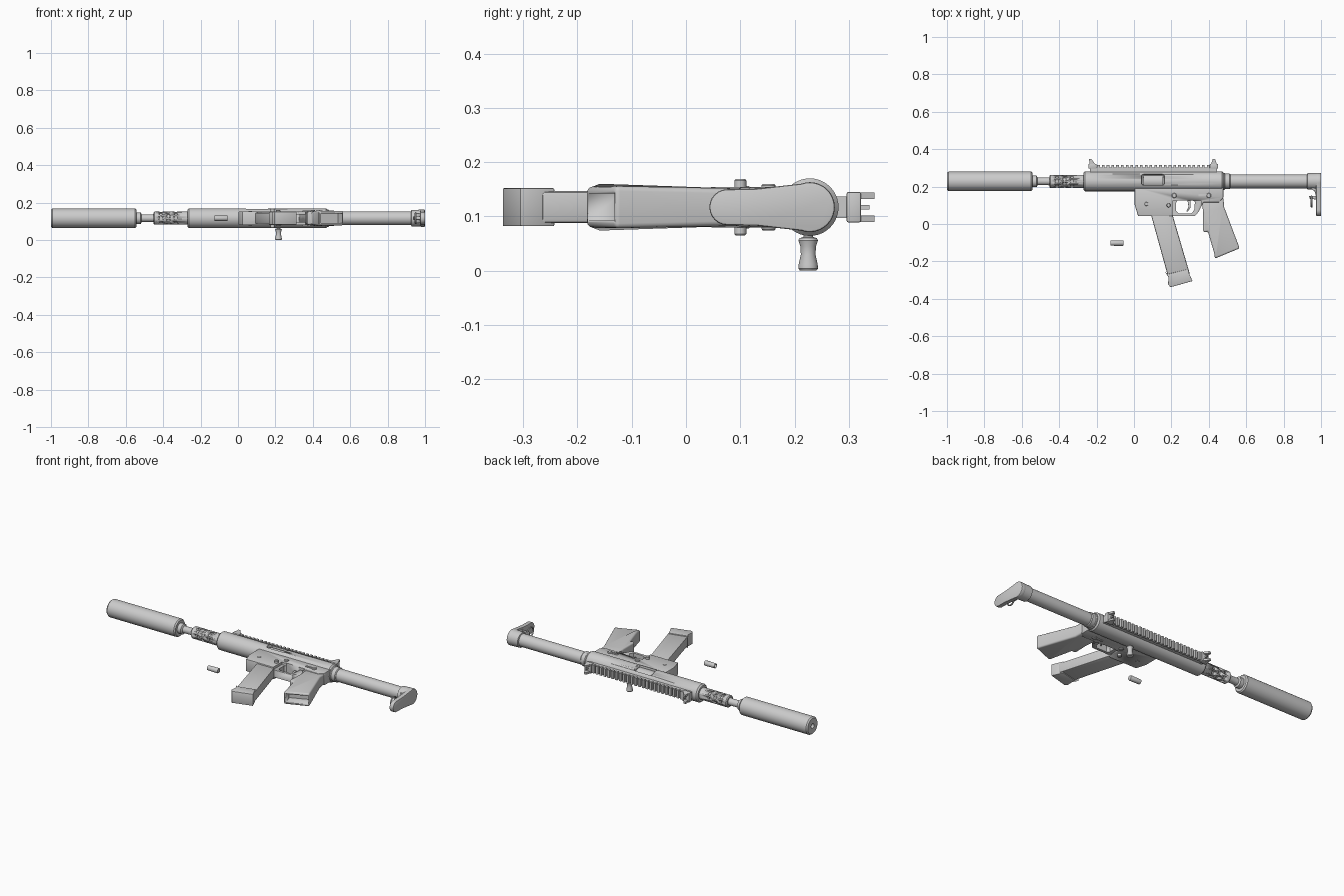
import bpy, bmesh, math
from mathutils import Matrix, Vector

if "Cube" in bpy.data.objects:
    bpy.data.objects.remove(bpy.data.objects["Cube"])

CY, CZ = 0.228, 0.117      # bore axis
grey = bpy.data.materials.new("plain_grey")
grey.use_nodes = True
COL = (0.6, 0.6, 0.6, 1)
grey.diffuse_color = COL
grey.node_tree.nodes["Principled BSDF"].inputs["Base Color"].default_value = COL


def finish(name, bm, bevel=0, segments=2):
    bmesh.ops.recalc_face_normals(bm, faces=bm.faces)
    me = bpy.data.meshes.new(name)
    bm.to_mesh(me)
    bm.free()
    ob = bpy.data.objects.new(name, me)
    bpy.context.collection.objects.link(ob)
    me.materials.append(grey)
    for o in bpy.context.selected_objects:
        o.select_set(False)
    bpy.context.view_layer.objects.active = ob
    ob.select_set(True)
    if bevel:
        m = ob.modifiers.new("Bevel", "BEVEL")
        m.width, m.segments, m.angle_limit = bevel, segments, math.radians(40)
        m.limit_method = "ANGLE"
        bpy.ops.object.modifier_apply(modifier=m.name)
    bpy.ops.object.shade_smooth_by_angle(angle=math.radians(32))
    return ob


def lathe(name, profile, origin=None, axis="X", steps=40):
    """Revolve (distance, radius) points about an axis through origin."""
    bm = bmesh.new()
    rings = []
    for d, r in profile:
        rings.append([bm.verts.new((r * math.cos(2 * math.pi * i / steps),
                                    r * math.sin(2 * math.pi * i / steps), d)) for i in range(steps)])
    for a, b in zip(rings, rings[1:]):
        for i in range(steps):
            j = (i + 1) % steps
            bm.faces.new((a[i], a[j], b[j], b[i]))
    bm.faces.new(rings[0])
    bm.faces.new(rings[-1])
    turn = Matrix.Rotation(math.pi / 2, 4, "Y") if axis == "X" else Matrix()
    bm.transform(Matrix.Translation(origin or (0, CY, CZ)) @ turn)
    return finish(name, bm)


def slab(name, pts, half, bevel=0, zc=CZ, segments=2):
    """Side profile in x, y thickened both ways in z; a third value per point overrides half."""
    bm = bmesh.new()
    layers = [[bm.verts.new((p[0], p[1], zc + s * (p[2] if len(p) > 2 else half))) for p in pts]
              for s in (-1, 1)]
    bm.faces.new(layers[0])
    bm.faces.new(layers[1])
    for i in range(len(pts)):
        j = (i + 1) % len(pts)
        bm.faces.new((layers[0][i], layers[0][j], layers[1][j], layers[1][i]))
    return finish(name, bm, bevel, segments)


def box(name, x0, x1, y0, y1, half, bevel=0, zc=CZ):
    return slab(name, [(x0, y0), (x1, y0), (x1, y1), (x0, y1)], half, bevel, zc)


def cut(target, cutter):
    m = target.modifiers.new("Cut", "BOOLEAN")
    m.operation, m.object, m.solver = "DIFFERENCE", cutter, "EXACT"
    bpy.context.view_layer.objects.active = target
    bpy.ops.object.modifier_apply(modifier=m.name)
    bpy.data.objects.remove(cutter)


# Suppressor with a bore in its front face
lathe("suppressor", [(-0.93, 0.014), (-1, 0.014), (-1, 0.046), (-0.992, 0.052),
                     (-0.55, 0.052), (-0.543, 0.046), (-0.543, 0.02)])
lathe("barrel", [(-0.55, 0.03), (-0.52, 0.03), (-0.515, 0.02), (-0.46, 0.02), (-0.44, 0.024), (-0.26, 0.024)])

# Vented barrel sleeve
sleeve = lathe("vented_sleeve", [(-0.452, 0.03), (-0.447, 0.035), (-0.26, 0.035)])
bm = bmesh.new()
for col in range(3):
    for i in range(8):
        ang = math.pi / 4 * (i + 0.5 * (col % 2))
        mat = (Matrix.Translation((-0.412 + 0.04 * col, CY, CZ)) @ Matrix.Rotation(ang, 4, "X")
               @ Matrix.Translation((0, 0, 0.035)))
        bmesh.ops.create_cone(bm, cap_ends=True, segments=12, radius1=0.0095, radius2=0.0095,
                              depth=0.016, matrix=mat)
cut(sleeve, finish("vent_cutter", bm))

# Receiver tube, ejection opening and bolt
receiver = lathe("receiver_tube", [(-0.27, 0.046), (-0.262, 0.053), (0.47, 0.053), (0.478, 0.046)])
cut(receiver, box("port_cutter", 0.04, 0.163, 0.208, 0.266, 0.03, 0.01, zc=0.172))
lathe("bolt", [(0.05, 0.041), (0.155, 0.041)])
lathe("bolt_handle", [(0, 0.015), (0.004, 0.018), (0.012, 0.0175), (0.03, 0.0135), (0.045, 0.0145),
                      (0.056, 0.018), (0.06, 0.016), (0.062, 0.009), (0.09, 0.009)],
      (0.2165, 0.225, 0), "Z", 24)

# Top rail with teeth
box("rail_base", -0.235, 0.445, 0.265, 0.302, 0.02)
for i in range(25):
    x = -0.19 + 0.0255 * i
    box("rail_tooth", x - 0.007, x + 0.007, 0.298, 0.316, 0.024)

# Front and rear sights
for name, x, lean in (("front_sight", -0.222, -0.012), ("rear_sight", 0.427, 0)):
    box(name + "_base", x - 0.022, x + 0.022, 0.296, 0.322, 0.028, 0.003)
    for s in (-1, 1):
        slab(name + "_ear", [(x - 0.016, 0.318), (x + 0.016, 0.318), (x + 0.007 + lean, 0.347),
                             (x - 0.006 + lean, 0.347)], 0.006, zc=CZ + s * 0.021)
    box(name + "_post", x - 0.004, x + 0.004, 0.318, 0.338, 0.004)

# Lower receiver with trigger guard opening
lower = slab("lower_receiver", [(0.003, 0.2), (0.003, 0.105), (0.022, 0.042), (0.325, 0.042), (0.345, 0.065),
                                (0.37, 0.115), (0.455, 0.115), (0.478, 0.14), (0.478, 0.2)], 0.037, 0.005)
guard = [(0.225, 0.07), (0.238, 0.057), (0.308, 0.057), (0.322, 0.075),
         (0.326, 0.12), (0.31, 0.126), (0.235, 0.126), (0.225, 0.115)]
cut(lower, slab("guard_cutter", guard, 0.1))
for s in (-1, 1):
    # Thin the guard so it is narrower than the body
    cut(lower, box("guard_side_cutter", 0.205, 0.36, 0.0, 0.122, 0.02, zc=CZ + s * 0.042))
slab("trigger", [(0.285, 0.13), (0.303, 0.13), (0.303, 0.09), (0.288, 0.066), (0.28, 0.068), (0.292, 0.092)],
     0.008, 0.002)

# Pins, buttons and selectors on both sides
for name, x, y, r, reach in (("takedown_pin", 0.066, 0.107, 0.011, 0.039), ("front_pin", 0.215, 0.152, 0.013, 0.043),
                             ("rear_pin", 0.4, 0.152, 0.013, 0.043), ("magazine_button", 0.185, 0.1, 0.011, 0.052)):
    lathe(name, [(-reach, r * 0.8), (-reach + 0.003, r), (reach - 0.003, r), (reach, r * 0.8)],
          (x, y, CZ), "Z", 20)
for s in (-1, 1):
    box("selector_lever", 0.345, 0.4, 0.146, 0.158, 0.003, 0.002, CZ + s * 0.039)

# Magazine and its base
slab("magazine", [(0.085, 0.07), (0.2, 0.07), (0.298, -0.265), (0.183, -0.285)], 0.0295, 0.007)
slab("magazine_base", [(0.165, -0.255), (0.18, -0.268), (0.285, -0.242), (0.313, -0.305), (0.195, -0.338),
                       (0.182, -0.322), (0.185, -0.285)], 0.035, 0.008)

# Flared grip, hollow underneath
grip = slab("grip", [(0.36, 0.14, 0.032), (0.478, 0.14, 0.032), (0.482, 0.09, 0.034), (0.565, -0.13, 0.039),
                     (0.432, -0.185, 0.037), (0.43, -0.16, 0.039), (0.395, -0.04, 0.036), (0.374, -0.045, 0.035),
                     (0.368, -0.03, 0.035), (0.37, 0.06, 0.034)], 0.035, 0.009, segments=3)
cut(grip, slab("grip_cutter", [(0.452, -0.2), (0.568, -0.152), (0.535, -0.075), (0.424, -0.12)], 0.025))

# Stock tube and its collar
lathe("stock_collar", [(0.47, 0.046), (0.483, 0.046), (0.487, 0.042), (0.51, 0.042), (0.515, 0.038)])
lathe("stock_tube", [(0.47, 0.037), (0.95, 0.037)])
lathe("stock_cap", [(0.925, 0.037), (0.928, 0.044), (0.99, 0.046)])

# Butt plate: narrow rounded toe widening to the round heel
outline = [(0.228 + 0.046 * math.cos(a), 0.046 * math.sin(a))
           for a in [math.radians(-110 + 220 * i / 20) for i in range(21)]]
outline += [(0.13, 0.034)]
outline += [(0.076 + 0.033 * math.cos(a), 0.033 * math.sin(a))
            for a in [math.radians(90 + 180 * i / 12) for i in range(13)]]
outline += [(0.13, -0.034)]
bm = bmesh.new()
face = bm.faces.new([bm.verts.new((0.974, y, CZ + z)) for y, z in outline])
ext = bmesh.ops.extrude_face_region(bm, geom=[face], use_keep_orig=True)
bmesh.ops.translate(bm, vec=(0.026, 0, 0), verts=[v for v in ext["geom"] if isinstance(v, bmesh.types.BMVert)])
finish("butt_plate", bm, 0.004)
slab("butt_gusset", [(0.93, 0.2), (0.98, 0.2), (0.98, 0.12), (0.966, 0.175)], 0.026, 0.004)

# Sling loop in front of the plate
slab("sling_arm", [(0.935, 0.15), (0.98, 0.15), (0.98, 0.13), (0.94, 0.135)], 0.009, 0.003)
bm = bmesh.new()
ring = [bm.verts.new((0.95 + 0.005 * math.cos(a), 0.14 + 0.005 * math.sin(a), CZ - 0.02))
        for a in [math.pi / 4 * i for i in range(8)]]
face = bm.faces.new(ring)
bmesh.ops.spin(bm, geom=[face], cent=(0.95, 0.12, CZ), axis=(1, 0, 0),
               dvec=(0, 0, 0), angle=2 * math.pi, steps=20, use_duplicate=False)
bmesh.ops.remove_doubles(bm, verts=bm.verts, dist=0.0005)
finish("sling_loop", bm)

# Loose cartridge case
lathe("spent_case", [(-0.07, 0.011), (-0.125, 0.011), (-0.125, 0.014), (-0.06, 0.015), (-0.056, 0.013)],
      (0, -0.102, CZ), "X", 20)
